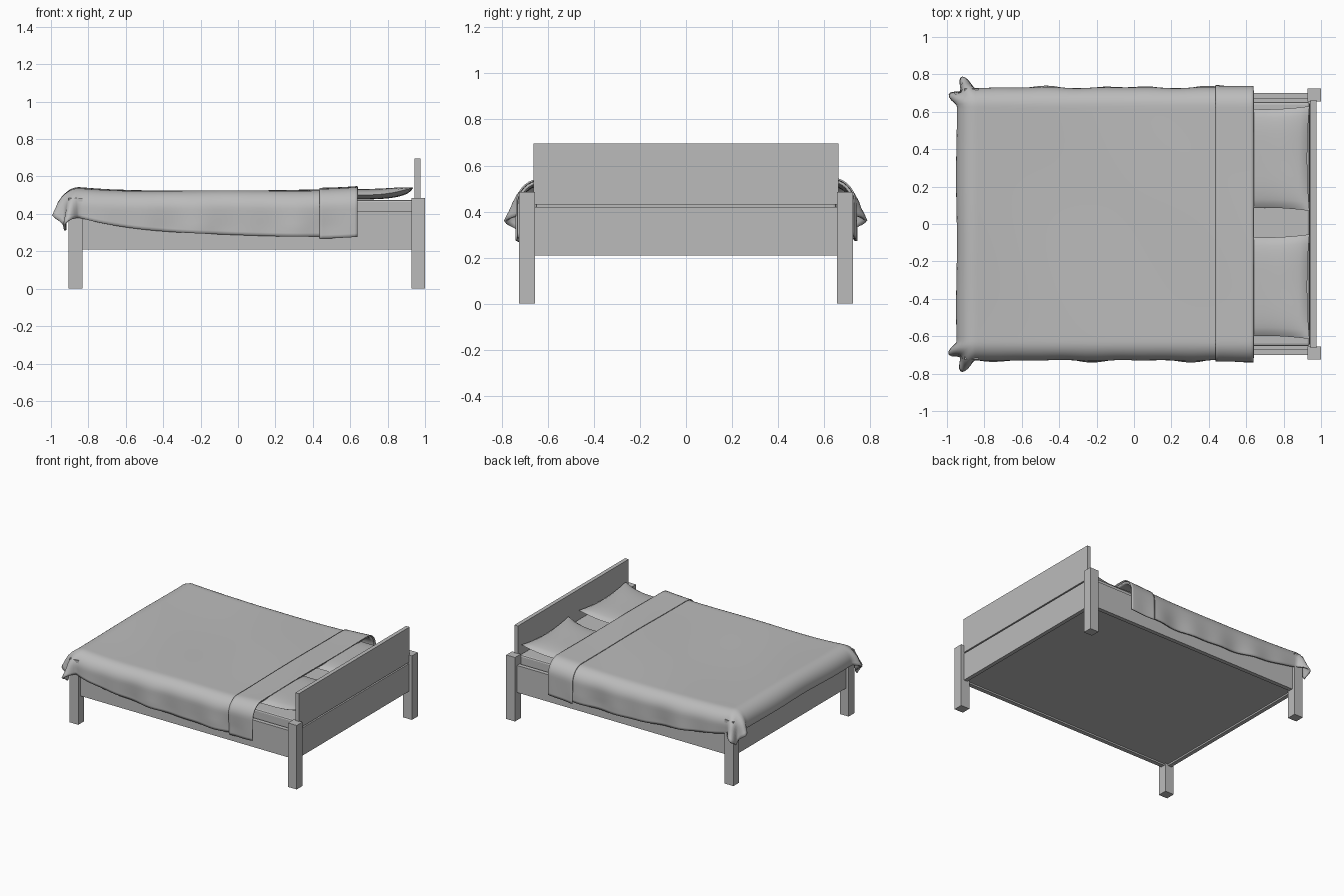
import bpy, bmesh, math
from mathutils import Vector

if "Cube" in bpy.data.objects:
    bpy.data.objects.remove(bpy.data.objects["Cube"], do_unlink=True)

grey = bpy.data.materials.new("plain grey")
grey.use_nodes = True
grey.diffuse_color = (0.5, 0.5, 0.5, 1)
grey.node_tree.nodes["Principled BSDF"].inputs["Base Color"].default_value = grey.diffuse_color


def finish(name, bm):
    mesh = bpy.data.meshes.new(name)
    bmesh.ops.recalc_face_normals(bm, faces=bm.faces)
    bm.to_mesh(mesh)
    bm.free()
    mesh.materials.append(grey)
    obj = bpy.data.objects.new(name, mesh)
    bpy.context.collection.objects.link(obj)
    return obj


def box(name, x, y, z):
    bm = bmesh.new()
    bmesh.ops.create_cube(bm, size=1)
    for v in bm.verts:
        v.co = [lo + (c + 0.5) * (hi - lo) for c, (lo, hi) in zip(v.co, (x, y, z))]
    return finish(name, bm)


def sheet(bm, nu, nv, point):
    """Grid surface from point(u, v) with u and v in 0..1."""
    rows = [[bm.verts.new(point(i / nu, j / nv)) for j in range(nv + 1)] for i in range(nu + 1)]
    for r, s in zip(rows, rows[1:]):
        for j in range(nv):
            bm.faces.new((r[j], s[j], s[j + 1], r[j + 1]))


def smooth(obj, angle):
    bpy.ops.object.select_all(action="DESELECT")
    obj.select_set(True)
    bpy.context.view_layer.objects.active = obj
    bpy.ops.object.shade_smooth_by_angle(angle=math.radians(angle))


# Wooden frame
for side, s in (("left", 1), ("right", -1)):
    y_leg = sorted((s * 0.655, s * 0.725))
    box(f"head_leg_{side}", (0.927, 1.0), y_leg, (0, 0.485))
    box(f"foot_leg_{side}", (-0.905, -0.832), y_leg, (0, 0.485))
    box(f"side_rail_{side}", (-0.835, 0.93), sorted((s * 0.668, s * 0.70)), (0.21, 0.415))
box("head_rail", (0.945, 0.975), (-0.66, 0.66), (0.21, 0.42))
box("headboard", (0.945, 0.975), (-0.663, 0.663), (0.43, 0.695))
box("foot_rail", (-0.885, -0.855), (-0.66, 0.66), (0.21, 0.42))
box("base_board", (-0.855, 0.945), (-0.668, 0.668), (0.222, 0.25))
mattress = box("mattress", (-0.85, 0.94), (-0.652, 0.652), (0.25, 0.475))
bevel = mattress.modifiers.new("soft edges", "BEVEL")
bevel.width, bevel.segments = 0.012, 2

# Draped cloth: flat on top, rolled over the edges, pleated at the foot corners
FOOT, SIDE, HEAD = -0.85, 0.63, 0.64
ROLL = 0.1


def top_height(x, y):
    lift = 0.018 * min(1, abs(x + 0.1) / 0.75) ** 3
    return 0.522 + lift + 0.004 * math.sin(5 * x + 2 * y) * math.sin(4 * y + 1)


def drape(cx, cy, gap):
    """Place a cloth point that lies at cx, cy when the cloth is flat."""
    a, b = max(0, FOOT - cx), max(0, abs(cy) - SIDE)
    s = 1 if cy > 0 else -1
    x, y = max(cx, FOOT), max(-SIDE, min(SIDE, cy))
    z = top_height(x, y) + gap
    r = math.hypot(a, b)
    if r < 1e-6:
        return Vector((x, y, z))
    theta = math.atan2(b, a)
    radius = ROLL + gap
    t = min(r / ROLL, math.pi / 2)
    out = radius * math.sin(t)
    down = radius * (1 - math.cos(t)) + max(0, r - ROLL * math.pi / 2)
    hang = min(1, r / 0.25) ** 2
    out += hang * (0.006 * math.sin(13 * x + 2 * s) + 0.005 * math.sin(9 * y + 23 * x))
    if a > 0 and b > 0:
        out += hang * (0.075 * math.sin(4 * theta) ** 2 + 0.02 * math.sin(2 * theta))
    return Vector((x - out * math.cos(theta), y + s * out * math.sin(theta), z - down))


def cloth(name, x0, x1, gap, extra, cells, thickness):
    def point(u, v):
        cx = x0 + (x1 - x0) * u
        k = max(0, min(1, (cx - FOOT) / (HEAD - FOOT)))
        width = SIDE + 0.215 + 0.088 * (1 - (1 - k) ** 3) + extra
        cy = width * (2 * v - 1)
        return drape(cx, cy, gap)
    bm = bmesh.new()
    sheet(bm, cells, 100, point)
    obj = finish(name, bm)
    if sum(p.normal.z for p in obj.data.polygons) < 0:
        obj.data.flip_normals()
    solid = obj.modifiers.new("thickness", "SOLIDIFY")
    solid.thickness, solid.offset = thickness, -1
    smooth(obj, 50)
    return obj


cloth("duvet", FOOT - 0.185, 0.63, 0, 0, 90, 0.012)
cloth("turned_down_fold", 0.435, HEAD, 0.008, 0.012, 12, 0.007)


# Pillows: thin cushions with drawn-out corners, rising toward the headboard
def pillow(name, y_mid):
    bm = bmesh.new()
    for face in (1, -1):
        def point(u, v):
            p, q = 2 * u - 1, 2 * v - 1
            puff = ((1 - p ** 4) * (1 - q ** 4)) ** 0.6
            x = 0.70 + 0.238 * p * (1 - 0.05 * (1 - q * q))
            y = y_mid + 0.28 * q * (1 - 0.06 * (1 - p * p))
            rise = 0.04 * max(0, p) ** 2 * (0.55 + 0.45 * q * q)
            return (x, y, 0.502 + rise + (0.032 if face > 0 else 0.024) * face * puff)
        sheet(bm, 20, 24, point)
    bmesh.ops.remove_doubles(bm, verts=bm.verts, dist=0.0005)
    smooth(finish(name, bm), 60)


pillow("pillow_left", 0.35)
pillow("pillow_right", -0.335)
